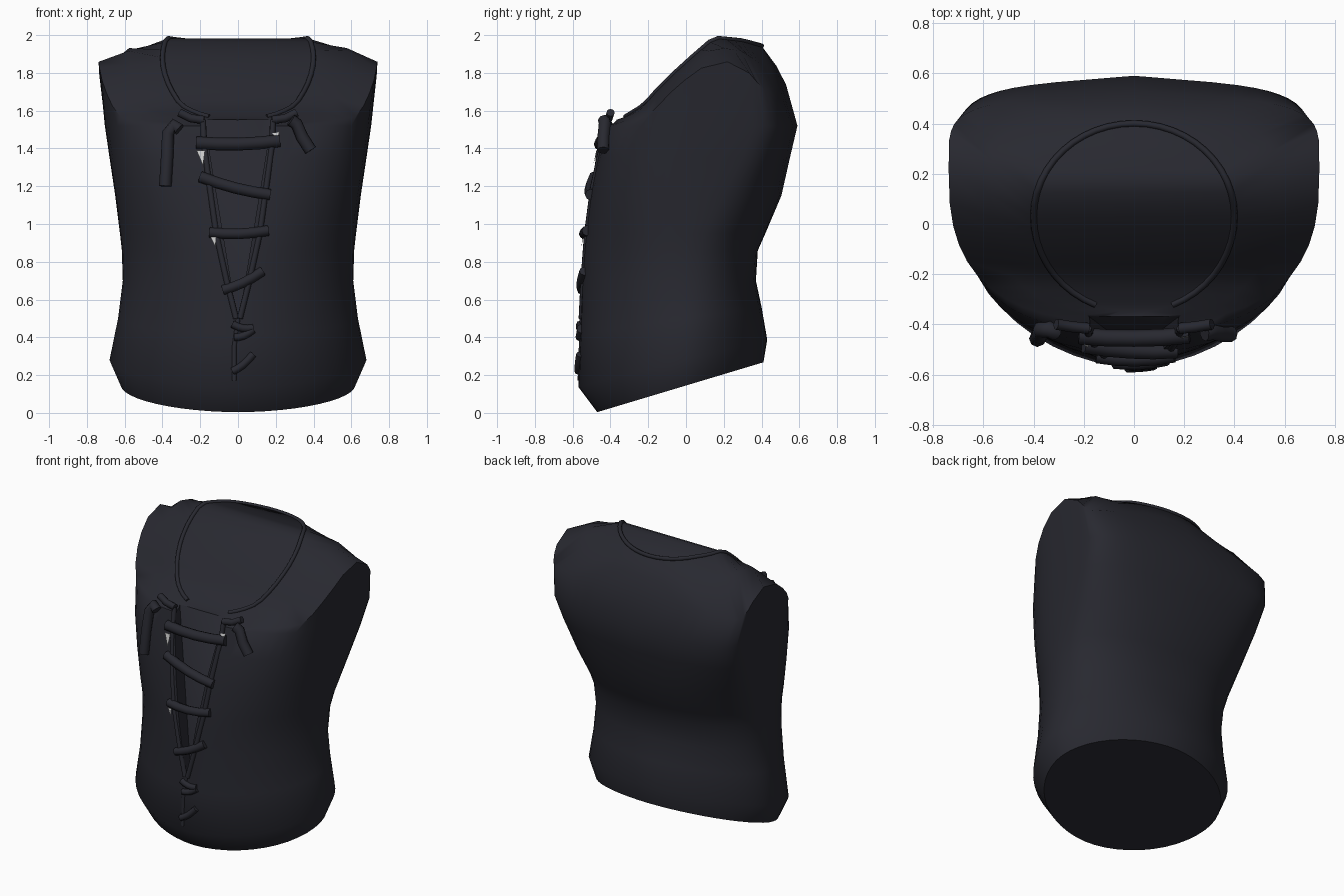
import bpy, bmesh, math
from mathutils import Vector

if "Cube" in bpy.data.objects:
    bpy.data.objects.remove(bpy.data.objects["Cube"])


def material(name, rgb):
    m = bpy.data.materials.new(name)
    m.use_nodes = True
    m.diffuse_color = (*rgb, 1)
    m.node_tree.nodes["Principled BSDF"].inputs["Base Color"].default_value = (*rgb, 1)
    return m


cloth = material("charcoal cloth", (0.021, 0.0215, 0.0295))
linen = material("pale linen", (0.6, 0.6, 0.6))


def lerp(table, t):
    for (a, u), (b, v) in zip(table, table[1:]):
        if t <= b:
            return u + (v - u) * max(0, (t - a) / (b - a))
    return table[-1][1]


def ring(width, front, back, mid, front_power, back_power, slope, height, n=48):
    """Closed section, front and back squared separately; height is a rule of y."""
    pts = []
    for i in range(n):
        a = 2 * math.pi * i / n
        c, s = math.cos(a), math.sin(a)
        e = 2 / (back_power if s > 0 else front_power)
        x = width * math.copysign(abs(c) ** e, c)
        y = (back - mid if s > 0 else mid - front) * math.copysign(abs(s) ** e, s)
        if s > 0:
            y *= 1 - slope * abs(x) / width
        pts.append(Vector((x, mid + y, height(mid + y))))
    return pts


def shade(ob, mat, angle=50):
    ob.data.materials.clear()
    ob.data.materials.append(mat)
    bpy.ops.object.select_all(action="DESELECT")
    ob.select_set(True)
    bpy.context.view_layer.objects.active = ob
    bpy.ops.object.shade_smooth_by_angle(angle=math.radians(angle))


def mesh_object(name, bm):
    me = bpy.data.meshes.new(name)
    bmesh.ops.recalc_face_normals(bm, faces=bm.faces[:])
    bm.to_mesh(me)
    bm.free()
    ob = bpy.data.objects.new(name, me)
    bpy.context.collection.objects.link(ob)
    return ob


def cord(name, points, radius):
    cu = bpy.data.curves.new(name, "CURVE")
    cu.dimensions = "3D"
    cu.bevel_depth = radius
    cu.bevel_resolution = 2
    cu.use_fill_caps = True
    sp = cu.splines.new("POLY")
    sp.points.add(len(points) - 1)
    for p, co in zip(sp.points, points):
        p.co = (*co, 1)
    sp.use_smooth = True
    cu.materials.append(cloth)
    ob = bpy.data.objects.new(name, cu)
    bpy.context.collection.objects.link(ob)


# Torso: height, tilt, half width, front, back, widest y, front power, back power, back slope
rows = [
    (0.145, 0.30, 0.62, -0.47, 0.41, 0.0, 1.9, 1.9, 0),
    (0.28, 0.25, 0.68, -0.57, 0.43, 0.0, 1.85, 1.85, 0),
    (0.50, 0.15, 0.635, -0.56, 0.40, 0.0, 1.9, 2, 0),
    (0.70, 0, 0.61, -0.55, 0.37, 0.0, 1.95, 2.2, 0),
    (0.86, 0, 0.615, -0.545, 0.38, 0.01, 2, 2.3, 0),
    (0.95, 0, 0.625, -0.535, 0.42, 0.03, 2.15, 2.4, 0.03),
    (1.15, 0, 0.65, -0.51, 0.505, 0.1, 2.5, 3, 0.08),
    (1.35, 0, 0.68, -0.47, 0.55, 0.18, 2.85, 4, 0.13),
    (1.52, 0, 0.705, -0.425, 0.59, 0.22, 2.9, 5, 0.15),
]
rings = [ring(*r[2:], lambda y, r=r: r[0] + r[1] * y) for r in rows]

# Shoulders and neckline
edge_z = [(-0.4, 1.53), (-0.2, 1.57), (-0.05, 1.73), (0.15, 1.875), (0.3, 1.84),
          (0.42, 1.70), (0.54, 1.74)]
neck_z = [(-0.35, 1.55), (-0.22, 1.63), (-0.15, 1.71), (-0.07, 1.79), (0.04, 1.89),
          (0.15, 1.985), (0.3, 1.97), (0.45, 1.93)]
rings.append(ring(0.738, -0.39, 0.53, 0.22, 2.75, 5, 0.16, lambda y: lerp(edge_z, y)))
rings.append(ring(0.58, -0.375, 0.48, 0.12, 2.4, 3, 0.1,
                  lambda y: (lerp(edge_z, y) + lerp(neck_z, y)) / 2 + 0.01))
neck = ring(0.40, -0.35, 0.40, 0.03, 2, 2, 0, lambda y: lerp(neck_z, y))
rings.append(neck)

bm = bmesh.new()
loops = [[bm.verts.new(p) for p in r] for r in rings]
n = len(neck)
for a, b in zip(loops, loops[1:]):
    for i in range(n):
        j = (i + 1) % n
        bm.faces.new((a[i], a[j], b[j], b[i]))
bm.faces.new(loops[0][::-1])

# Neck infill: strips from shoulder to shoulder, following the neckline
rim = loops[-1]
for i in range(-n // 4, n // 4):
    strip = [rim[k % n] for k in (i, i + 1, n // 2 - i - 1, n // 2 - i)]
    bm.faces.new(list(dict.fromkeys(strip)))
bodice = mesh_object("bodice", bm)


def front_y(x, z):
    """Depth of the front surface at a given place."""
    w, f, m, p = [lerp([(r[0] + r[1] * r[3], r[k]) for r in rows], z) for k in (2, 3, 5, 6)]
    return m - (m - f) * (1 - abs(x / w) ** p) ** (1 / p)


# Tapered front opening, cut as a shallow recess
bm = bmesh.new()
outer, inner = [], []
for x, z, y in ((-0.19, 1.62, -0.36), (0.19, 1.62, -0.36), (0.005, 0.5, -0.5), (-0.005, 0.5, -0.5)):
    outer.append(bm.verts.new((x, -0.9, z)))
    inner.append(bm.verts.new((x, y, z)))
bm.faces.new(outer)
bm.faces.new(inner[::-1])
for i in range(4):
    j = (i + 1) % 4
    bm.faces.new((outer[i], inner[i], inner[j], outer[j]))
cutter = mesh_object("opening_cutter", bm)
cut = bodice.modifiers.new("opening", "BOOLEAN")
cut.object = cutter
cut.solver = "EXACT"
bpy.context.view_layer.objects.active = bodice
bodice.select_set(True)
bpy.ops.object.modifier_apply(modifier=cut.name)
bpy.data.objects.remove(cutter)
shade(bodice, cloth)

# Rolled neckline, left open at the front
cord("neckline_trim", neck[39:] + neck[:34], 0.013)


def on_front(points, lift):
    return [(x, front_y(x, z) - lift, z) for x, z in points]


# Opening edges and collar corners
for side, label in ((1, "left"), (-1, "right")):
    edge = ((0.185, 1.55), (0.18, 1.42), (0.15, 1.2), (0.115, 0.95), (0.06, 0.7), (0.01, 0.5))
    cord(label + "_opening_trim", on_front([(side * x, z) for x, z in edge], -0.004), 0.016)
    corner = ((0.31, 1.59), (0.25, 1.56), (0.18, 1.55))
    cord(label + "_collar_corner", on_front([(side * x, z) for x, z in corner], -0.005), 0.022)
cord("front_seam", on_front([(0, 0.5), (-0.02, 0.35), (-0.02, 0.17)], -0.008), 0.014)

# Lacing
laces = [
    (-0.22, 1.43, 0.22, 1.44, 0.034), (-0.20, 1.25, 0.17, 1.155, 0.03),
    (-0.15, 0.955, 0.16, 0.965, 0.028), (-0.08, 0.65, 0.13, 0.75, 0.026),
    (-0.03, 0.47, 0.08, 0.45, 0.02), (-0.02, 0.40, 0.08, 0.44, 0.02),
    (-0.03, 0.22, 0.08, 0.31, 0.02),
]
for i, (x0, z0, x1, z1, r) in enumerate(laces):
    pts = [(x0 + (x1 - x0) * t / 4, z0 + (z1 - z0) * t / 4 - 0.012 * math.sin(math.pi * t / 4))
           for t in range(5)]
    cord(f"lace_{i + 1}", on_front(pts, 0.004), r)

# Hanging lace ends
cord("right_lace_end", on_front([(-0.31, 1.50), (-0.34, 1.525), (-0.37, 1.48), (-0.375, 1.36),
                                 (-0.385, 1.20)], 0.022), 0.033)
cord("left_lace_end", on_front([(0.28, 1.55), (0.31, 1.53), (0.34, 1.46), (0.385, 1.39)], 0.025), 0.033)

# Slivers of lining beside the laces
bm = bmesh.new()
for tri in (((-0.22, 1.39), (-0.175, 1.39), (-0.185, 1.31)),
            ((-0.145, 0.93), (-0.115, 0.93), (-0.12, 0.88)),
            ((0.18, 1.48), (0.22, 1.49), (0.21, 1.45))):
    bm.faces.new([bm.verts.new((x, front_y(x, z) - 0.02, z)) for x, z in tri])
shade(mesh_object("lining_slivers", bm), linen)
